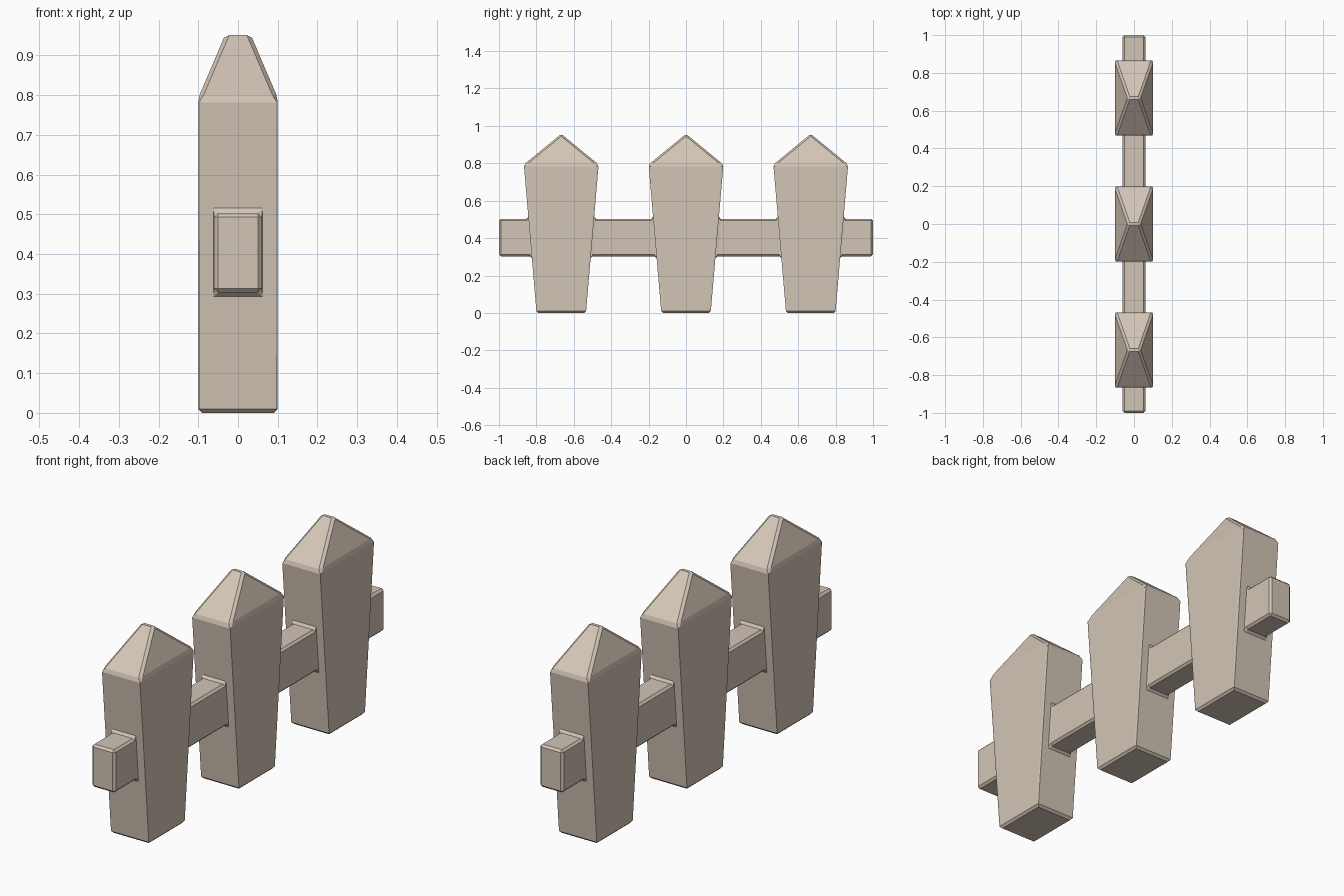
import bpy, bmesh

if "Cube" in bpy.data.objects:
    bpy.data.objects.remove(bpy.data.objects["Cube"])

wood = bpy.data.materials.new("pale wood")
wood.diffuse_color = (0.65, 0.56, 0.47, 1)
wood.use_nodes = True
wood.node_tree.nodes["Principled BSDF"].inputs["Base Color"].default_value = wood.diffuse_color


def hull_object(name, points):
    """Solid convex part from its corner points."""
    bm = bmesh.new()
    for p in points:
        bm.verts.new(p)
    bmesh.ops.convex_hull(bm, input=bm.verts[:])
    bmesh.ops.dissolve_limit(bm, angle_limit=0.01, verts=bm.verts[:], edges=bm.edges[:])
    bmesh.ops.recalc_face_normals(bm, faces=bm.faces[:])
    me = bpy.data.meshes.new(name)
    bm.to_mesh(me)
    bm.free()
    me.materials.append(wood)
    ob = bpy.data.objects.new(name, me)
    bpy.context.collection.objects.link(ob)
    return ob


S = (-1, 1)

# horizontal rail running through all posts
fence = hull_object("picket_fence", [(0.06 * a, 1.0 * b, z)
                                     for a in S for b in S for z in (0.303, 0.503)])

# tapered posts with a ridged point, merged with the rail
for i, y in enumerate((-0.667, 0, 0.667)):
    pts = [(0.1 * a, y + w * b, z) for a in S for b in S
           for w, z in ((0.132, 0), (0.2, 0.793))]
    pts += [(0.03 * a, y, 0.957) for a in S]
    post = hull_object(f"post_{i + 1}", pts)
    post.hide_render = True
    post.hide_viewport = True
    union = fence.modifiers.new("join post", 'BOOLEAN')
    union.operation = 'UNION'
    union.solver = 'EXACT'
    union.object = post

# worn edges, also filling the joints between rail and posts
bevel = fence.modifiers.new("worn edges", 'BEVEL')
bevel.width = 0.01
bevel.segments = 1
bevel.limit_method = 'ANGLE'
bevel.angle_limit = 0.35

# bake the modifiers and drop the helper posts
dg = bpy.context.evaluated_depsgraph_get()
mesh = bpy.data.meshes.new_from_object(fence.evaluated_get(dg))
fence.modifiers.clear()
fence.data = mesh
mesh.materials.clear()
mesh.materials.append(wood)
for p in mesh.polygons:
    p.material_index = 0
for ob in list(bpy.data.objects):
    if ob.name.startswith("post_"):
        bpy.data.objects.remove(ob)
